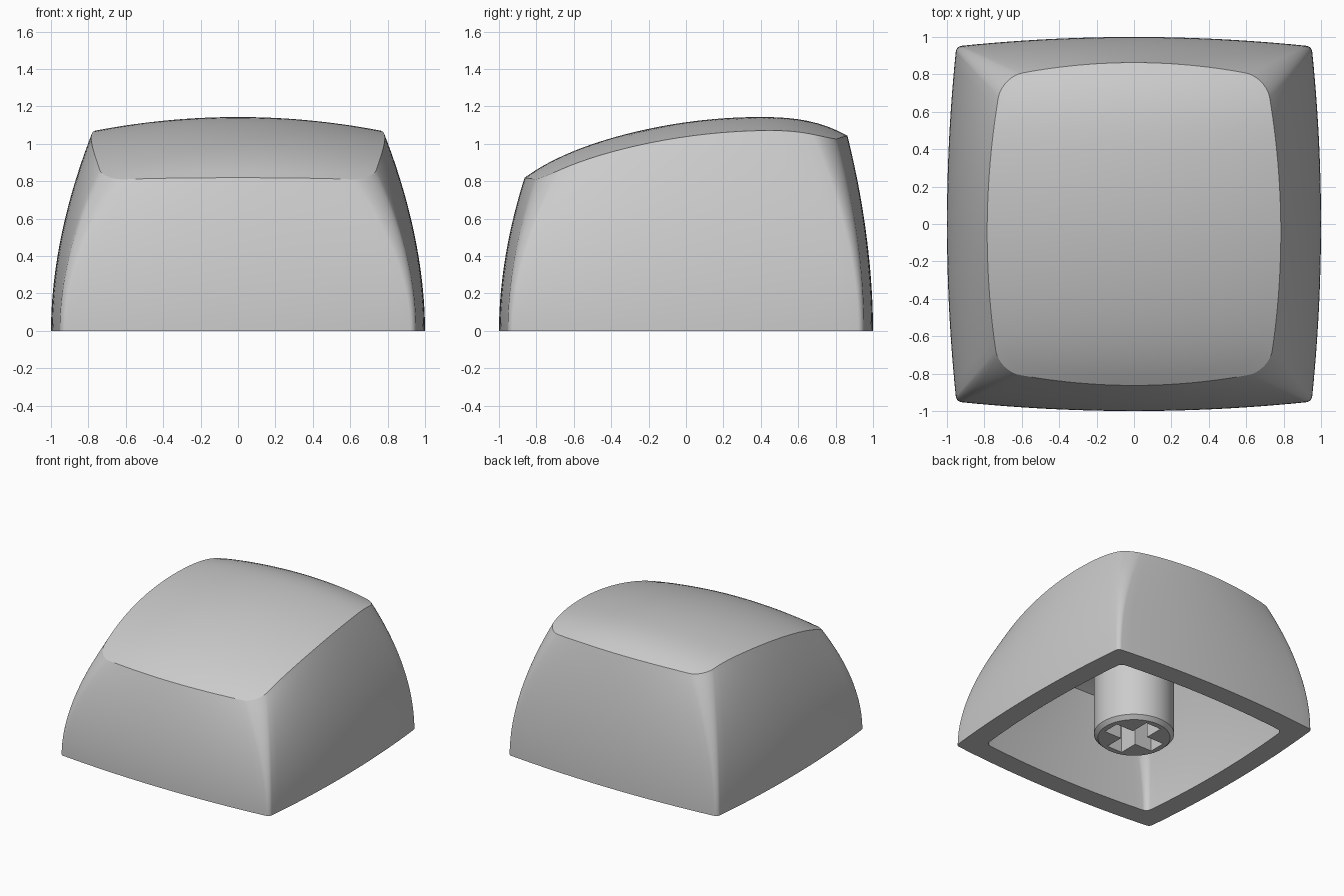
import bpy, bmesh
from math import sin, cos, pi

if "Cube" in bpy.data.objects:
    bpy.data.objects.remove(bpy.data.objects["Cube"])


def top_z(x, y):
    """Height of the domed, tilted top surface."""
    d = y - 0.4
    if d < 0:
        drop = 0.175 * d**2 + 0.007 * d**8
    else:
        drop = 0.175 * d**2 + 0.63 * d**3
    return 1.143 - drop - 0.125 * x * x


def outline(hx, hy, bulge, r, shift=0.0):
    """Rounded rectangle whose sides bow outwards."""
    pts = []
    n, m = 10, 24
    for c, (sx, sy) in enumerate([(1, 1), (-1, 1), (-1, -1), (1, -1)]):
        arc = []
        for i in range(n + 1):
            a = c * pi / 2 + i / n * pi / 2
            arc.append((sx * (hx - r) + r * cos(a), sy * (hy - r) + r * sin(a)))
        pts += arc
        # straight run to the next corner
        x0, y0 = arc[-1]
        x1, y1 = (-x0, y0) if c % 2 == 0 else (x0, -y0)
        pts += [(x0 + (x1 - x0) * i / m, y0 + (y1 - y0) * i / m) for i in range(1, m)]
    return [(x * (1 - bulge * ((y + shift) / hy)**2), y * (1 - bulge * (x / hx)**2))
            for x, y in pts]


def shell(bm, base, top, lower, levels=24, rings=16):
    """Loft curved walls from base to top outline and close with the dome."""
    loops = []
    for j in range(levels + 1):
        t = j / levels
        k = t**1.9
        loops.append([bm.verts.new((bx + (tx - bx) * k, by + (ty - by) * k,
                                    t * (top_z(tx, ty) - lower)))
                      for (bx, by), (tx, ty) in zip(base, top)])
    for j in range(1, rings):
        s = 1 - j / rings
        loops.append([bm.verts.new((x * s, y * s, top_z(x * s, y * s) - lower))
                      for x, y in top])
    for a, b in zip(loops, loops[1:]):
        bridge(bm, a, b)
    centre = bm.verts.new((0, 0, top_z(0, 0) - lower))
    last = loops[-1]
    for i in range(len(last)):
        bm.faces.new((last[i - 1], last[i], centre))
    return loops[0]


def bridge(bm, a, b):
    for i in range(len(a)):
        bm.faces.new((a[i - 1], a[i], b[i], b[i - 1]))


def finish(bm, name):
    bmesh.ops.recalc_face_normals(bm, faces=bm.faces[:])
    mesh = bpy.data.meshes.new(name)
    bm.to_mesh(mesh)
    bm.free()
    ob = bpy.data.objects.new(name, mesh)
    bpy.context.collection.objects.link(ob)
    return ob


def activate(ob):
    bpy.ops.object.select_all(action='DESELECT')
    ob.select_set(True)
    bpy.context.view_layer.objects.active = ob


# Hollow cap: outer skin, inner skin and flat bottom rim
bm = bmesh.new()
outer = shell(bm, outline(1, 1, 0.05, 0.03), outline(0.785, 0.863, 0.09, 0.12, 0.05), 0)
inner = shell(bm, outline(0.83, 0.83, 0.05, 0.04), outline(0.64, 0.70, 0.09, 0.10, 0.05), 0.17)
bridge(bm, outer, inner)
cap = finish(bm, "cap_shell")
activate(cap)
bpy.ops.object.shade_smooth_by_angle(angle=0.42)

# Round stem with a chamfered foot, running up into the ceiling
bm = bmesh.new()
seg = 64
loops = [[bm.verts.new((r * cos(2 * pi * i / seg), r * sin(2 * pi * i / seg), z))
          for i in range(seg)] for r, z in [(0.272, 0.0), (0.302, 0.03), (0.302, 1.0)]]
bridge(bm, loops[0], loops[1])
bridge(bm, loops[1], loops[2])
bm.faces.new(loops[0])
bm.faces.new(loops[2])
stem = finish(bm, "stem")

# Cross-shaped socket cut into the stem
a, w = 0.228, 0.07
quarter = [(a, -w), (a, w), (w, w)]
bm = bmesh.new()
pts = []
for q in range(4):
    for x, y in quarter:
        for _ in range(q):
            x, y = -y, x
        pts.append((x, y))
low = [bm.verts.new((x, y, -0.1)) for x, y in pts]
high = [bm.verts.new((x, y, 0.45)) for x, y in pts]
bridge(bm, low, high)
bm.faces.new(low)
bm.faces.new(high)
cutter = finish(bm, "socket_cutter")
cutter.hide_render = True

activate(stem)
mod = stem.modifiers.new("socket", 'BOOLEAN')
mod.operation = 'DIFFERENCE'
mod.solver = 'EXACT'
mod.object = cutter
bpy.ops.object.modifier_apply(modifier=mod.name)
bpy.data.objects.remove(cutter)
bpy.ops.object.shade_smooth_by_angle(angle=0.5)
